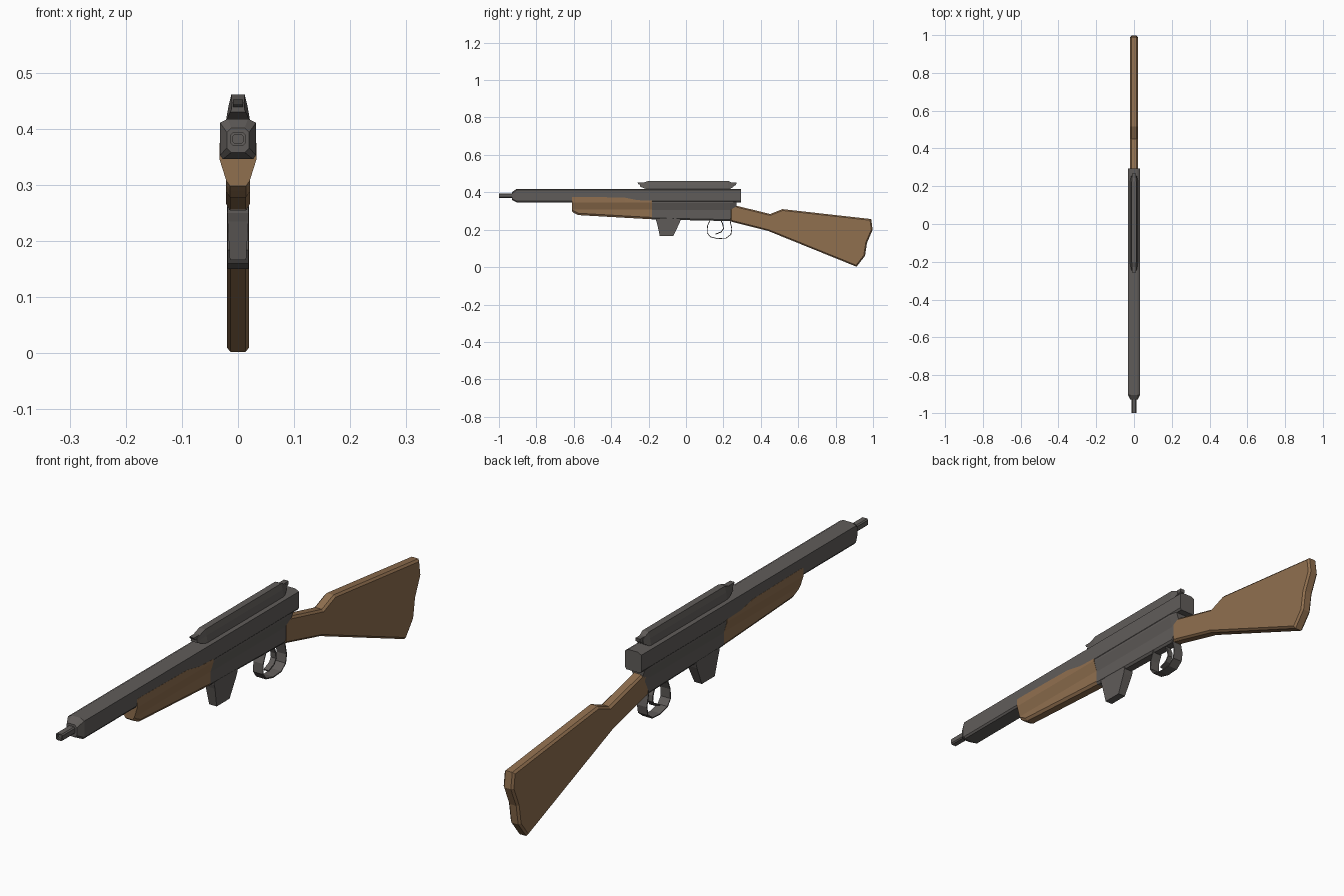
import bpy, bmesh

if "Cube" in bpy.data.objects:
    bpy.data.objects.remove(bpy.data.objects["Cube"])


def material(name, rgb):
    m = bpy.data.materials.new(name)
    m.diffuse_color = (*rgb, 1)
    m.use_nodes = True
    m.node_tree.nodes["Principled BSDF"].inputs["Base Color"].default_value = m.diffuse_color
    return m


STEEL = material("dark_steel", (0.118, 0.108, 0.102))
WOOD = material("brown_wood", (0.28, 0.16, 0.078))


def finish(name, bm, mat):
    bmesh.ops.recalc_face_normals(bm, faces=bm.faces)
    me = bpy.data.meshes.new(name)
    bm.to_mesh(me)
    bm.free()
    me.materials.append(mat)
    ob = bpy.data.objects.new(name, me)
    bpy.context.collection.objects.link(ob)
    return ob


def loft(name, sections, mat):
    """Sections are (y, half outline of (x, z) from top to bottom), mirrored in x."""
    bm = bmesh.new()
    rings = []
    for y, half in sections:
        pts = list(half) + [(-x, z) for x, z in reversed(half)]
        rings.append([bm.verts.new((x, y, z)) for x, z in pts])
    n = len(rings[0])
    for a, b in zip(rings, rings[1:]):
        for i in range(n):
            j = (i + 1) % n
            bm.faces.new((a[i], a[j], b[j], b[i]))
    bm.faces.new(rings[0])
    bm.faces.new(rings[-1])
    return finish(name, bm, mat)


def prism(name, profile, half_width, mat, bevel=0):
    """Side profile of (y, z) extruded across x, with chamfered rims."""
    bm = bmesh.new()
    f = bm.faces.new([bm.verts.new((-half_width, y, z)) for y, z in profile])
    r = bmesh.ops.extrude_face_region(bm, geom=[f])
    vs = [v for v in r["geom"] if isinstance(v, bmesh.types.BMVert)]
    bmesh.ops.translate(bm, vec=(2 * half_width, 0, 0), verts=vs)
    if bevel:
        rims = [e for e in bm.edges if abs(e.verts[0].co.x - e.verts[1].co.x) < 1e-5]
        bmesh.ops.bevel(bm, geom=rims, offset=bevel, segments=1, affect='EDGES')
    return finish(name, bm, mat)


def strap(name, path, half_width, thick, mat):
    """Bent metal strip following a (y, z) path."""
    bm = bmesh.new()
    rows = [[bm.verts.new((x, y, z)) for x in (-half_width, half_width)] for y, z in path]
    for a, b in zip(rows, rows[1:]):
        bm.faces.new((a[0], a[1], b[1], b[0]))
    ob = finish(name, bm, mat)
    mod = ob.modifiers.new("thickness", 'SOLIDIFY')
    mod.thickness = thick
    mod.offset = 0
    return ob


def octagon(w, z0, z1, c):
    return [(w - c, z1), (w, z1 - c), (w, z0 + c), (w - c, z0)]


# Barrel shroud and muzzle
shroud = [(0.018, 0.418), (0.032, 0.411), (0.032, 0.353), (0.027, 0.346)]
loft("barrel_shroud", [(-0.93, octagon(0.020, 0.358, 0.402, 0.008)),
                       (-0.905, shroud), (0.295, shroud)], STEEL)
tube = octagon(0.013, 0.370, 0.394, 0.004)
bore = octagon(0.009, 0.374, 0.390, 0.003)
loft("muzzle", [(-0.91, tube), (-1.0, tube), (-1.0, bore), (-0.99, bore)], STEEL)

# Receiver body, tapering down to the narrow lower half
def body(z_low):
    return [(0.030, 0.385), (0.031, 0.343), (0.020, 0.305), (0.020, z_low + 0.008),
            (0.014, z_low)]

loft("receiver", [(-0.185, body(0.255)), (0.235, body(0.246)),
                  (0.27, [(0.028, 0.385), (0.028, 0.345), (0.020, 0.325),
                          (0.018, 0.32), (0.014, 0.315)])], STEEL)

# Magazine
loft("magazine", [
    (-0.16, [(0.019, 0.27), (0.019, 0.25)]), (-0.155, [(0.019, 0.27), (0.0185, 0.235)]),
    (-0.14, [(0.019, 0.27), (0.0145, 0.166)]), (-0.068, [(0.019, 0.27), (0.0145, 0.166)]),
    (-0.035, [(0.019, 0.27), (0.0185, 0.235)]), (-0.03, [(0.019, 0.27), (0.019, 0.25)])], STEEL)

# Top sight rail: raised bar with narrow tongues at each end
loft("sight_rail", [
    (-0.245, [(0.011, 0.446), (0.012, 0.434), (0.014, 0.43)]),
    (-0.20, [(0.012, 0.461), (0.017, 0.440), (0.022, 0.412)]),
    (0.225, [(0.012, 0.461), (0.017, 0.440), (0.022, 0.412)]),
    (0.255, [(0.010, 0.446), (0.012, 0.434), (0.014, 0.430)])], STEEL)
prism("rail_tongue", [(-0.26, 0.452), (-0.255, 0.444), (-0.225, 0.430),
                      (0.25, 0.430), (0.268, 0.440), (0.27, 0.452)], 0.009, STEEL)

# Wooden forend under the barrel
def forend(top, low):
    return [(0.0325, top), (0.033, 0.346), (0.021, 0.308), (0.021, low + 0.01), (0.014, low)]

loft("forend", [(-0.61, forend(0.374, 0.298)), (-0.60, forend(0.376, 0.290)),
                (-0.575, forend(0.376, 0.278)), (-0.33, forend(0.372, 0.264)),
                (-0.26, forend(0.358, 0.260)), (-0.183, forend(0.355, 0.256))], WOOD)

# Shoulder stock
prism("stock", [(0.235, 0.335), (0.27, 0.328), (0.45, 0.284), (0.515, 0.310), (0.99, 0.257),
                (0.998, 0.20), (0.968, 0.13), (0.957, 0.06), (0.912, 0.002),
                (0.44, 0.193), (0.235, 0.245)], 0.020, WOOD, 0.007)

# Trigger guard and trigger
strap("trigger_guard", [(0.13, 0.255), (0.115, 0.22), (0.113, 0.185), (0.13, 0.162),
                        (0.17, 0.152), (0.215, 0.155), (0.24, 0.175), (0.245, 0.205),
                        (0.235, 0.25)], 0.019, 0.004, STEEL)
strap("trigger", [(0.185, 0.255), (0.198, 0.225), (0.20, 0.205), (0.188, 0.188),
                  (0.158, 0.176)], 0.010, 0.005, STEEL)
